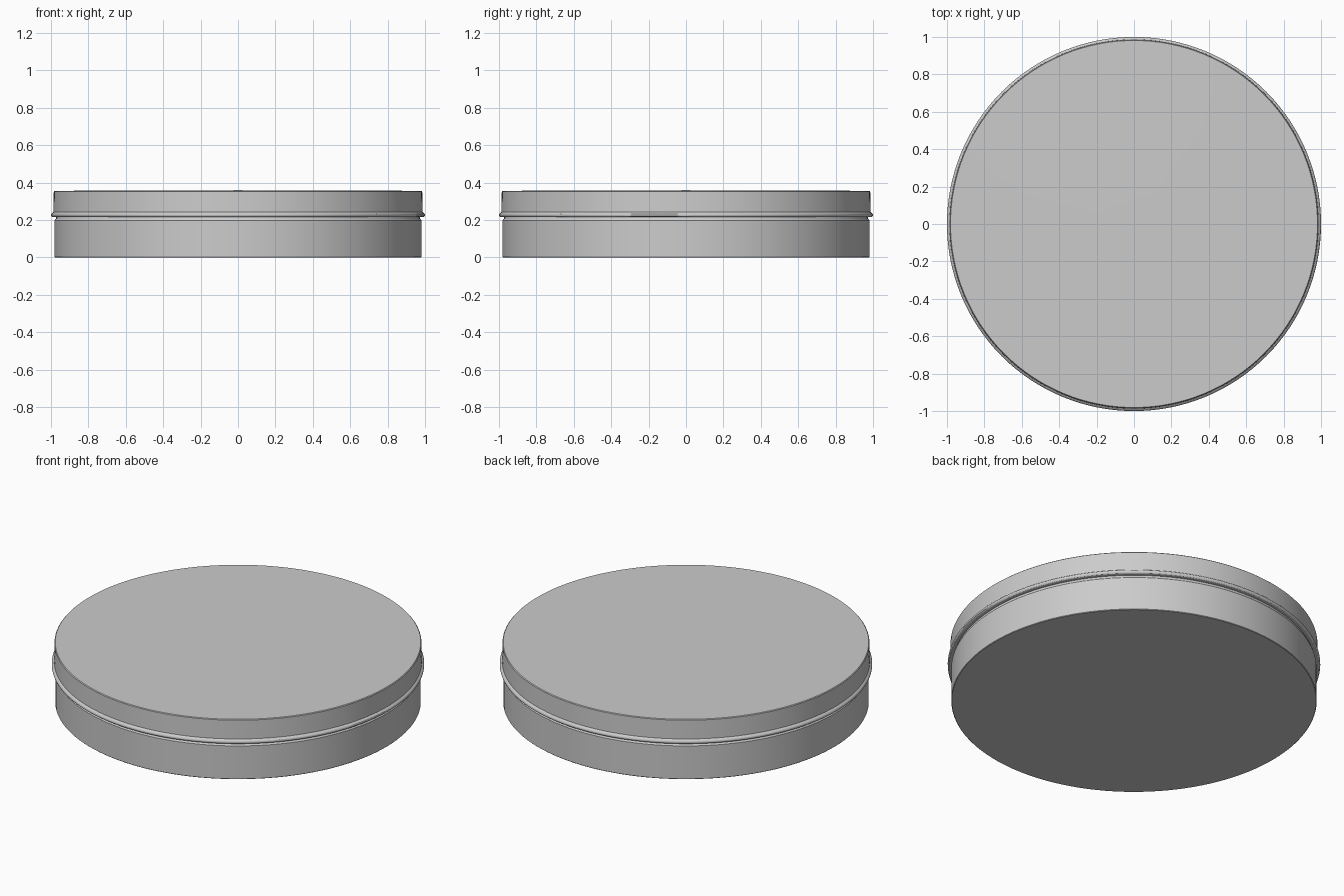
import bpy, bmesh, math

if "Cube" in bpy.data.objects:
    bpy.data.objects.remove(bpy.data.objects["Cube"])

SIDES = 128


def lathe(name, profile):
    """Spin an (r, z) profile about the z axis."""
    bm = bmesh.new()
    verts = [bm.verts.new((r, 0, z)) for r, z in profile]
    edges = [bm.edges.new(pair) for pair in zip(verts, verts[1:])]
    bmesh.ops.spin(bm, geom=verts + edges, cent=(0, 0, 0), axis=(0, 0, 1),
                   angle=2 * math.pi, steps=SIDES, use_duplicate=False)
    bmesh.ops.remove_doubles(bm, verts=bm.verts, dist=0.0002)
    bmesh.ops.recalc_face_normals(bm, faces=bm.faces)
    mesh = bpy.data.meshes.new(name)
    bm.to_mesh(mesh)
    bm.free()
    obj = bpy.data.objects.new(name, mesh)
    bpy.context.collection.objects.link(obj)
    bpy.context.view_layer.objects.active = obj
    obj.select_set(True)
    bpy.ops.object.shade_smooth_by_angle(angle=math.radians(30))
    obj.select_set(False)
    return obj


# Tin base: hollow cup whose inner neck slides up into the lid
lathe("tin_base", [
    (0, 0), (0.978, 0), (0.981, 0.003), (0.981, 0.198), (0.976, 0.203),
    (0.972, 0.21), (0.972, 0.32), (0.962, 0.32), (0.962, 0.012), (0, 0.012)])

# Rolled bead around the lower edge of the lid
bead = [(0.988 + 0.012 * math.cos(a), 0.227 + 0.012 * math.sin(a))
        for a in (math.radians(60 - 30 * i) for i in range(7))]

# Lid: very slightly domed top, straight skirt and rolled bead
lathe("tin_lid", [
    (0, 0.359), (0.21, 0.3585), (0.6, 0.357), (0.981, 0.356), (0.985, 0.352),
    (0.987, 0.242)] + bead + [(0.975, 0.215), (0.975, 0.345), (0, 0.345)])
